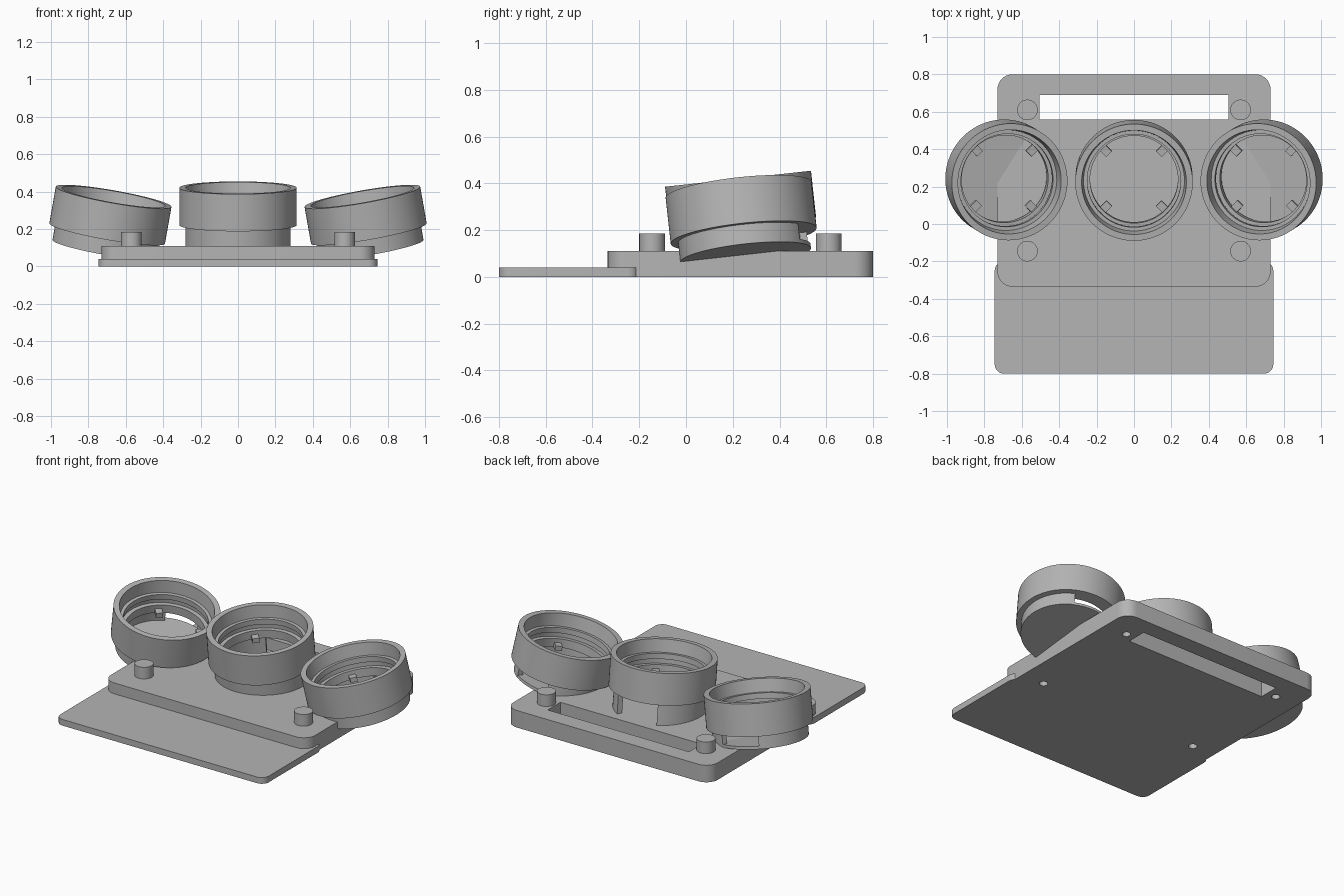
import bpy, bmesh, math
from mathutils import Matrix, Vector

if "Cube" in bpy.data.objects:
    bpy.data.objects.remove(bpy.data.objects["Cube"], do_unlink=True)

grey = bpy.data.materials.new("plain grey")
grey.use_nodes = True
grey.diffuse_color = (0.46, 0.46, 0.46, 1)
grey.node_tree.nodes["Principled BSDF"].inputs["Base Color"].default_value = grey.diffuse_color


def finish(bm, name, matrix=None, smooth=True):
    bmesh.ops.recalc_face_normals(bm, faces=bm.faces)
    mesh = bpy.data.meshes.new(name)
    bm.to_mesh(mesh)
    bm.free()
    mesh.materials.append(grey)
    obj = bpy.data.objects.new(name, mesh)
    bpy.context.collection.objects.link(obj)
    if matrix:
        obj.matrix_world = matrix
    if smooth:
        shade(obj)
    return obj


def shade(obj):
    bpy.ops.object.select_all(action='DESELECT')
    obj.select_set(True)
    bpy.context.view_layer.objects.active = obj
    bpy.ops.object.shade_smooth_by_angle(angle=math.radians(35))


def slab(name, x0, x1, y0, y1, z0, z1, radius=0, smooth=True):
    """Box with rounded vertical corners."""
    bm = bmesh.new()
    bmesh.ops.create_cube(bm, size=1)
    for v in bm.verts:
        v.co = (x1 if v.co.x > 0 else x0, y1 if v.co.y > 0 else y0, z1 if v.co.z > 0 else z0)
    if radius:
        upright = [e for e in bm.edges if abs(e.verts[0].co.z - e.verts[1].co.z) > 0.001]
        bmesh.ops.bevel(bm, geom=upright, offset=radius, segments=8, profile=0.5, affect='EDGES')
    return finish(bm, name, None, smooth)


def cylinder(name, x, y, z0, z1, radius, smooth=True):
    bm = bmesh.new()
    bmesh.ops.create_cone(bm, cap_ends=True, segments=48, radius1=radius, radius2=radius,
                          depth=z1 - z0, matrix=Matrix.Translation((x, y, (z0 + z1) / 2)))
    return finish(bm, name, None, smooth)


def lathe(name, profile, matrix, start=0, sweep=360, steps=96):
    """Turn a closed (radius, height) outline around the local z axis."""
    bm = bmesh.new()
    full = sweep == 360
    rows = []
    for i in range(steps if full else steps + 1):
        a = math.radians(start + sweep * i / steps)
        rows.append([bm.verts.new((r * math.cos(a), r * math.sin(a), z)) for r, z in profile])
    n = len(profile)
    for i in range(steps):
        a, b = rows[i], rows[(i + 1) % len(rows)]
        for j in range(n):
            k = (j + 1) % n
            bm.faces.new((a[j], a[k], b[k], b[j]))
    if not full:
        bm.faces.new(rows[0])
        bm.faces.new(rows[-1])
    return finish(bm, name, matrix)


def cut(obj, cutter):
    cutter.hide_render = True
    mod = obj.modifiers.new("cut", 'BOOLEAN')
    mod.operation = 'DIFFERENCE'
    mod.solver = 'EXACT'
    mod.object = cutter
    bpy.context.view_layer.objects.active = obj
    bpy.ops.object.modifier_apply(modifier=mod.name)
    bpy.data.objects.remove(cutter, do_unlink=True)


# Base plates, with the strap slot and blind screw holes
base = slab("base_plate", -0.73, 0.73, -0.335, 0.80, 0, 0.11, 0.08, False)
slab("front_plate", -0.745, 0.745, -0.80, -0.20, 0, 0.04, 0.05)
cut(base, slab("slot_cutter", -0.505, 0.505, 0.56, 0.69, -0.1, 0.3, 0, False))

posts = [(sx * 0.57, y) for sx in (-1, 1) for y in (-0.145, 0.61)]
for x, y in posts:
    cut(base, cylinder("hole_cutter", x, y, -0.1, 0.08, 0.025, False))
    cylinder("post", x, y, 0.09, 0.185, 0.055)
shade(base)

# Ring holders: stepped collar, lower wall open at the back, floor and tabs
HEIGHT = 0.285
SHOULDER = 0.085
collar = [(0.314, SHOULDER), (0.314, HEIGHT), (0.28, HEIGHT), (0.27, 0.205), (0.25, 0.205),
          (0.25, 0.17), (0.26, 0.17), (0.26, 0.14), (0.235, 0.14), (0.235, SHOULDER)]


def holder(side, name, top, tilt, gap_start, gap_end, wall_bottom):
    rot = Matrix.Rotation(math.radians(-side * tilt), 4, 'Y') @ Matrix.Rotation(math.radians(6.25), 4, 'X')
    origin = Vector(top) - rot.to_3x3() @ Vector((0, 0, HEIGHT))
    matrix = Matrix.Translation(origin) @ rot
    lathe(name + "_collar", collar, matrix)
    wall = [(0.282, wall_bottom), (0.282, SHOULDER), (0.25, SHOULDER), (0.25, wall_bottom)]
    lathe(name + "_lower_wall", wall, matrix, gap_end, 360 - (gap_end - gap_start))
    if side:
        bm = bmesh.new()
        bmesh.ops.create_cone(bm, cap_ends=True, segments=96, radius1=0.28, radius2=0.28,
                              depth=0.018, matrix=Matrix.Translation((0, 0, 0.009)))
        finish(bm, name + "_floor", matrix)
    # Four small retaining tabs
    bm = bmesh.new()
    for i in range(4):
        m = (Matrix.Rotation(math.radians(45 + 90 * i), 4, 'Z')
             @ Matrix.Translation((0.215, 0, 0.1)) @ Matrix.Diagonal((0.055, 0.042, 0.03, 1)))
        bmesh.ops.create_cube(bm, size=1, matrix=m)
    finish(bm, name + "_tabs", matrix, False)


holder(0, "centre_holder", (0, 0.2225, 0.42), 0, 60, 120, -0.075)
holder(1, "left_holder", (0.665, 0.225, 0.372), 10, 56, 106, 0)
holder(-1, "right_holder", (-0.665, 0.225, 0.372), 10, 74, 124, 0)
